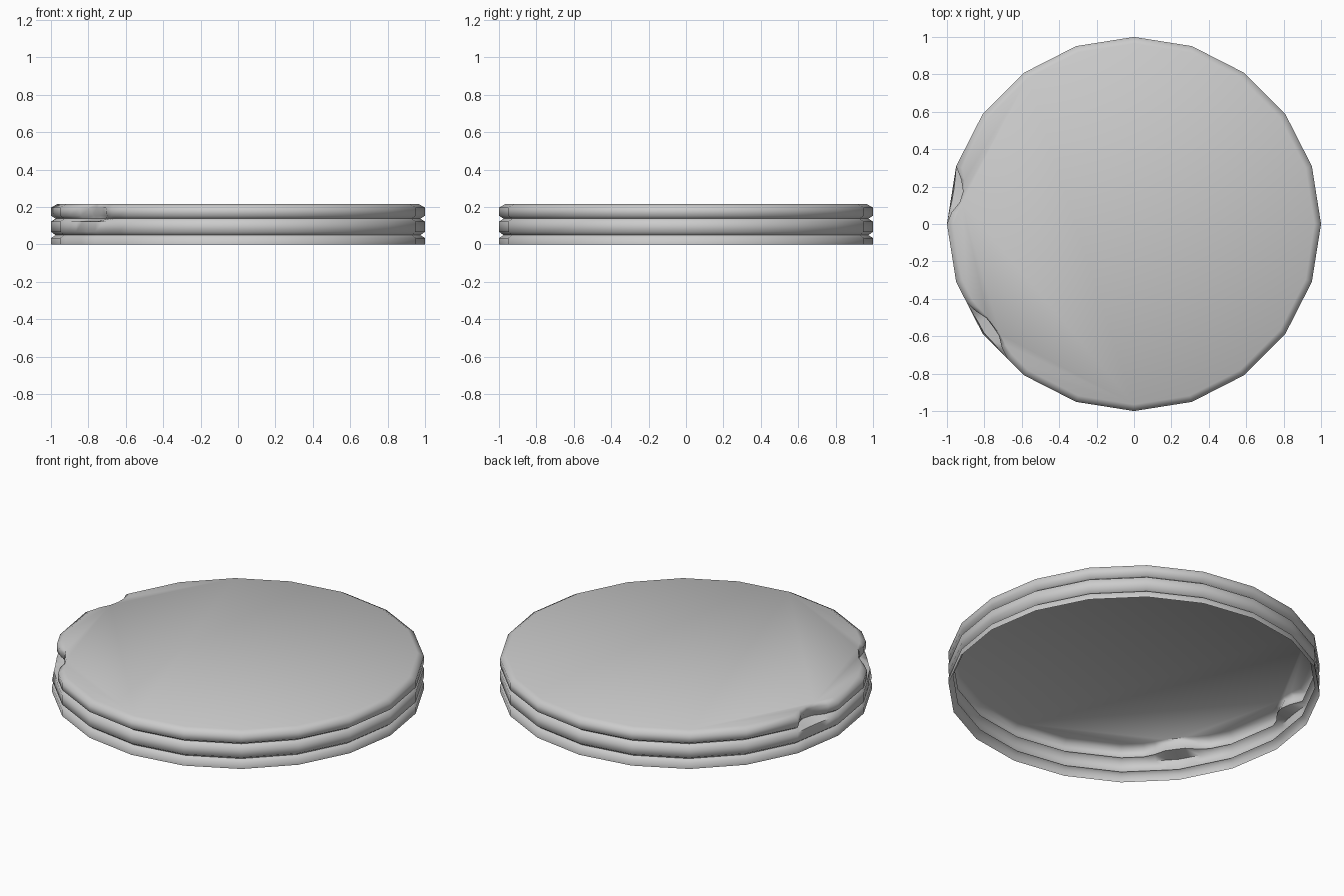
import bpy, bmesh
from math import cos, sin, radians, hypot

if "Cube" in bpy.data.objects:
    bpy.data.objects.remove(bpy.data.objects["Cube"])

SIDES = 20
# wall profile: radius, height, share of dent depth
PROFILE = [(1.0, 0.0, 0), (1.0, 0.035, 0), (0.975, 0.05, 0), (1.0, 0.068, 0),
           (1.0, 0.122, 0.1), (0.975, 0.138, 0.75), (1.0, 0.154, 1.0),
           (1.0, 0.197, 0.75), (0.965, 0.217, 0.4)]
# dents in the rim: x, y, half width, depth
DENTS = [(-0.80, -0.58, 0.15, 0.09), (-0.955, 0.17, 0.13, 0.08)]

# outline of the polygon, with finer steps where the rim is dented
outline = []
for i in range(SIDES):
    a, b = radians(360 / SIDES * i), radians(360 / SIDES * (i + 1))
    steps = 5 if i in (9, 11, 12) else 1
    for s in range(steps):
        t = s / steps
        outline.append((cos(a) * (1 - t) + cos(b) * t, sin(a) * (1 - t) + sin(b) * t))


def push(x, y):
    """Inward dent depth at a point of the outline."""
    return sum(d * max(0, 1 - (hypot(x - cx, y - cy) / w) ** 2)
               for cx, cy, w, d in DENTS)


# ribbed wall and flat top, open underneath
bm = bmesh.new()
rings = []
for r, z, share in PROFILE:
    ring = []
    for x, y in outline:
        k = r - push(x, y) * share
        ring.append(bm.verts.new((x * k, y * k, z)))
    rings.append(ring)
n = len(outline)
for low, high in zip(rings, rings[1:]):
    for i in range(n):
        j = (i + 1) % n
        bm.faces.new((low[i], low[j], high[j], high[i]))
bm.faces.new(rings[-1])
mesh = bpy.data.meshes.new("lid")
bm.to_mesh(mesh)
bm.free()

lid = bpy.data.objects.new("lid", mesh)
bpy.context.collection.objects.link(lid)
bpy.context.view_layer.objects.active = lid
lid.select_set(True)
bpy.ops.object.shade_smooth_by_angle(angle=radians(65))
